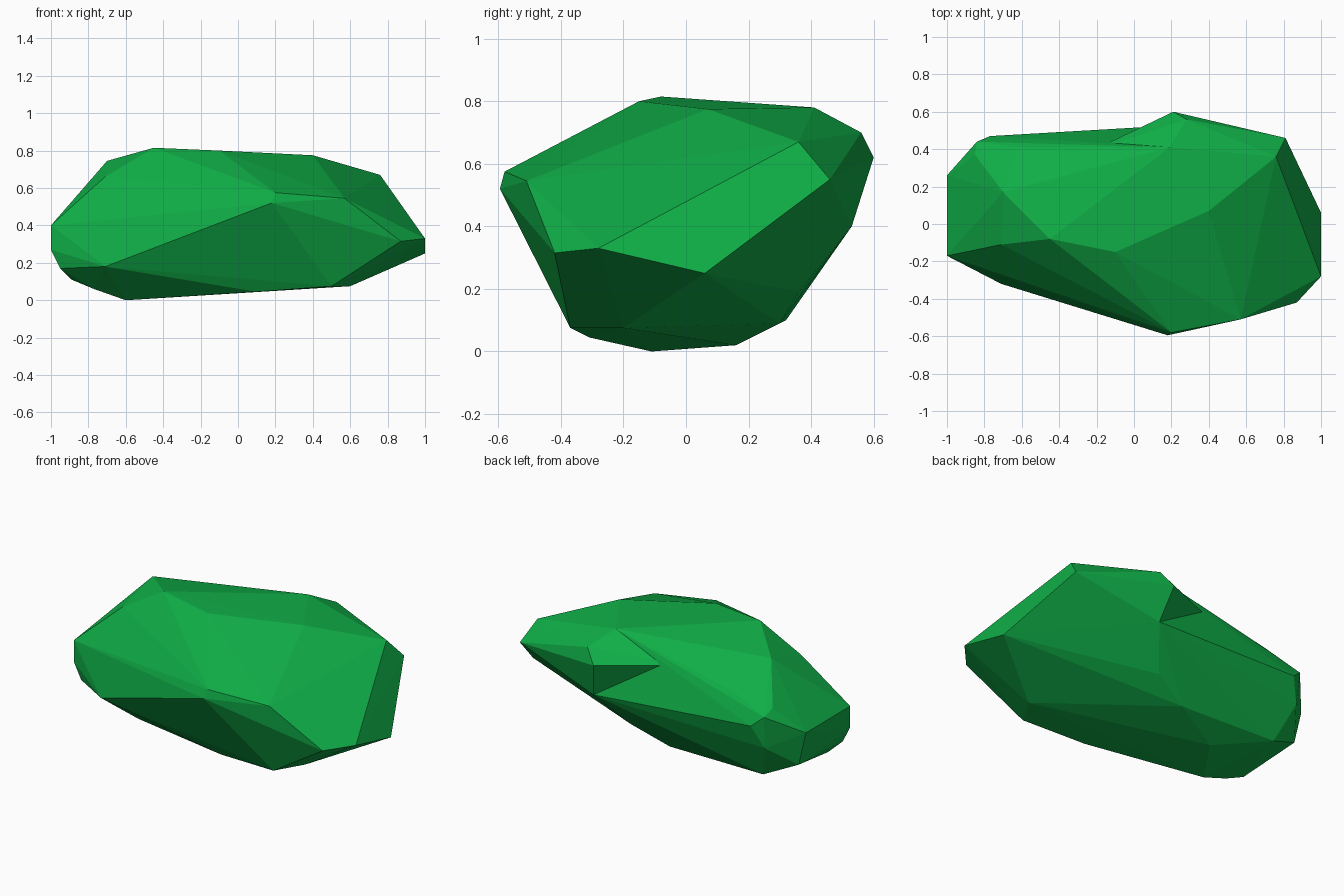
import bpy
import bmesh

# Remove the default cube
default_cube = bpy.data.objects.get("Cube")
if default_cube:
    bpy.data.objects.remove(default_cube, do_unlink=True)


def make_material(name, color):
    material = bpy.data.materials.new(name)
    material.use_nodes = True
    material.diffuse_color = color
    shader = next(node for node in material.node_tree.nodes if node.type == "BSDF_PRINCIPLED")
    shader.inputs["Base Color"].default_value = color
    shader.inputs["Roughness"].default_value = 0.9
    return material


def make_hull(name, corners, material):
    """Wrap a flat-faced convex solid around a set of corners."""
    mesh = bpy.data.meshes.new(name)
    bm = bmesh.new()
    for corner in corners:
        bm.verts.new(corner)
    result = bmesh.ops.convex_hull(bm, input=bm.verts[:], use_existing_faces=False)
    leftovers = result["geom_interior"] + result["geom_unused"]
    spare = {item for item in leftovers if isinstance(item, bmesh.types.BMVert)}
    bmesh.ops.delete(bm, geom=list(spare), context="VERTS")
    bmesh.ops.recalc_face_normals(bm, faces=bm.faces[:])
    bm.to_mesh(mesh)
    bm.free()
    mesh.materials.append(material)
    rock = bpy.data.objects.new(name, mesh)
    bpy.context.collection.objects.link(rock)
    return rock


green = make_material("leaf green", (0.005, 0.42, 0.063, 1))

# Corners shared by the main stone and the rear bulge
crown_left, crown_back = (.4, .07, .775), (.19, .41, .78)
left_peak, left_corner = (.76, .36, .67), (.81, .46, .55)
notch, rear_foot = (-.25, .38, .66), (.26, .53, .4)

# Top of the stone
crown = [
    crown_left, crown_back, left_peak, left_corner, notch,
    (-.45, -.08, .815), (-.1, -.15, .8), (-.7, .17, .745), (-.71, -.11, .66),
    (-.62, .41, .605), (-.85, .37, .555),
]

# Front and left rim
front_rim = [
    (1, .06, .25), (1, -.28, .33), (.87, -.42, .315),
    (.57, -.51, .545), (.2, -.58, .575), (.18, -.595, .52),
    (-.71, -.32, .18),
]

# Right end and rear ledge
rear_rim = [
    rear_foot, (-.77, .47, .46), (-.84, .44, .52), (-1, .26, .4),
    (-1, -.17, .4), (-1, -.17, .27), (-.83, .42, .32),
    (-.95, .26, .19), (-.95, -.17, .17),
]

# Tapering underside
underside = [
    (-.89, -.11, .11), (-.77, -.12, .06), (-.6, -.11, 0), (-.42, .16, .02),
    (-.75, .32, .1), (-.1, .3, .09), (.12, .36, .19),
    (.1, -.31, .045), (.5, -.37, .075), (.6, -.2, .075),
]

# Bulge that overhangs the rear notch
bulge_corners = [
    crown_left, crown_back, left_peak, left_corner, notch, rear_foot,
    (.28, .56, .7), (.21, .6, .62), (.2, .1, .4),
]

stone = make_hull("stone_body", crown + front_rim + rear_rim + underside, green)
bulge = make_hull("rear_bulge", bulge_corners, green)

# Join the bulge and the stone into one closed surface
union = stone.modifiers.new("join_bulge", "BOOLEAN")
union.operation = "UNION"
union.solver = "EXACT"
union.object = bulge
bpy.context.view_layer.objects.active = stone
bpy.ops.object.modifier_apply(modifier=union.name)
bpy.data.objects.remove(bulge, do_unlink=True)
